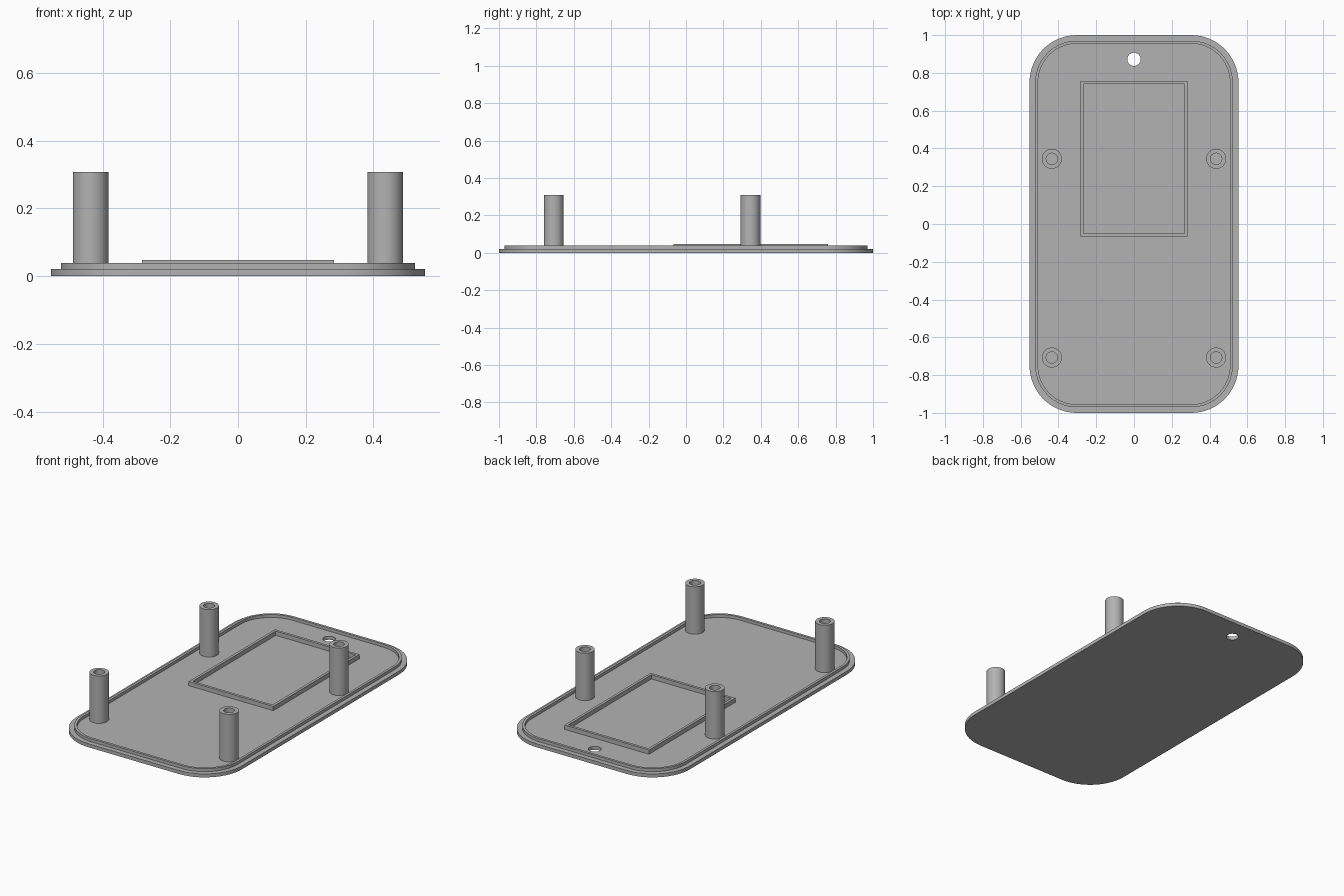
import bpy, bmesh, math

if "Cube" in bpy.data.objects:
    bpy.data.objects.remove(bpy.data.objects["Cube"])

grey = bpy.data.materials.new("plain grey")
grey.diffuse_color = (0.45, 0.45, 0.45, 1)
grey.use_nodes = True
grey.node_tree.nodes["Principled BSDF"].inputs["Base Color"].default_value = grey.diffuse_color

PLATE_TOP = 0.021
SINK = 0.004          # raised parts are sunk slightly into the plate


def circle(cx, cy, r, n=48):
    return [(cx + r * math.cos(2 * math.pi * i / n),
             cy + r * math.sin(2 * math.pi * i / n)) for i in range(n)]


def rounded_rect(hx, hy, r, steps=16):
    pts = []
    for k, (sx, sy) in enumerate([(1, 1), (-1, 1), (-1, -1), (1, -1)]):
        for i in range(steps + 1):
            a = math.pi / 2 * (k + i / steps)
            pts.append((sx * (hx - r) + r * math.cos(a),
                        sy * (hy - r) + r * math.sin(a)))
    return pts


def rect(x0, x1, y0, y1):
    return [(x0, y0), (x1, y0), (x1, y1), (x0, y1)]


def slab(name, loops, z0, z1):
    """Extrude an outline (first loop) with holes (other loops)."""
    bm = bmesh.new()
    edges = []
    for loop in loops:
        vs = [bm.verts.new((x, y, z0)) for x, y in loop]
        edges += [bm.edges.new((vs[i - 1], vs[i])) for i in range(len(vs))]
    bmesh.ops.triangle_fill(bm, edges=edges, use_beauty=True, normal=(0, 0, 1))
    ext = bmesh.ops.extrude_face_region(bm, geom=bm.faces[:], use_keep_orig=True)
    top = [g for g in ext["geom"] if isinstance(g, bmesh.types.BMVert)]
    bmesh.ops.translate(bm, verts=top, vec=(0, 0, z1 - z0))
    bmesh.ops.recalc_face_normals(bm, faces=bm.faces[:])
    me = bpy.data.meshes.new(name)
    bm.to_mesh(me)
    bm.free()
    me.materials.append(grey)
    ob = bpy.data.objects.new(name, me)
    bpy.context.collection.objects.link(ob)
    bpy.ops.object.select_all(action='DESELECT')
    ob.select_set(True)
    bpy.context.view_layer.objects.active = ob
    bpy.ops.object.shade_smooth_by_angle(angle=math.radians(30))
    return ob


# Base plate with a lanyard hole
slab("base_plate", [rounded_rect(0.553, 1.0, 0.25), circle(0, 0.872, 0.035)],
     0, PLATE_TOP)

# Thin locating lip just inside the rim
slab("rim_lip", [rounded_rect(0.523, 0.97, 0.22), rounded_rect(0.508, 0.955, 0.205)],
     PLATE_TOP - SINK, 0.039)

# Rectangular raised frame
slab("raised_frame", [rect(-0.283, 0.283, -0.067, 0.758),
                      rect(-0.267, 0.267, -0.051, 0.742)],
     PLATE_TOP - SINK, 0.047)

# Four hollow screw posts
for side, x in (("left", -0.435), ("right", 0.435)):
    for end, y in (("front", -0.707), ("back", 0.345)):
        slab(f"screw_post_{end}_{side}", [circle(x, y, 0.053), circle(x, y, 0.03)],
             PLATE_TOP - SINK, 0.308)
